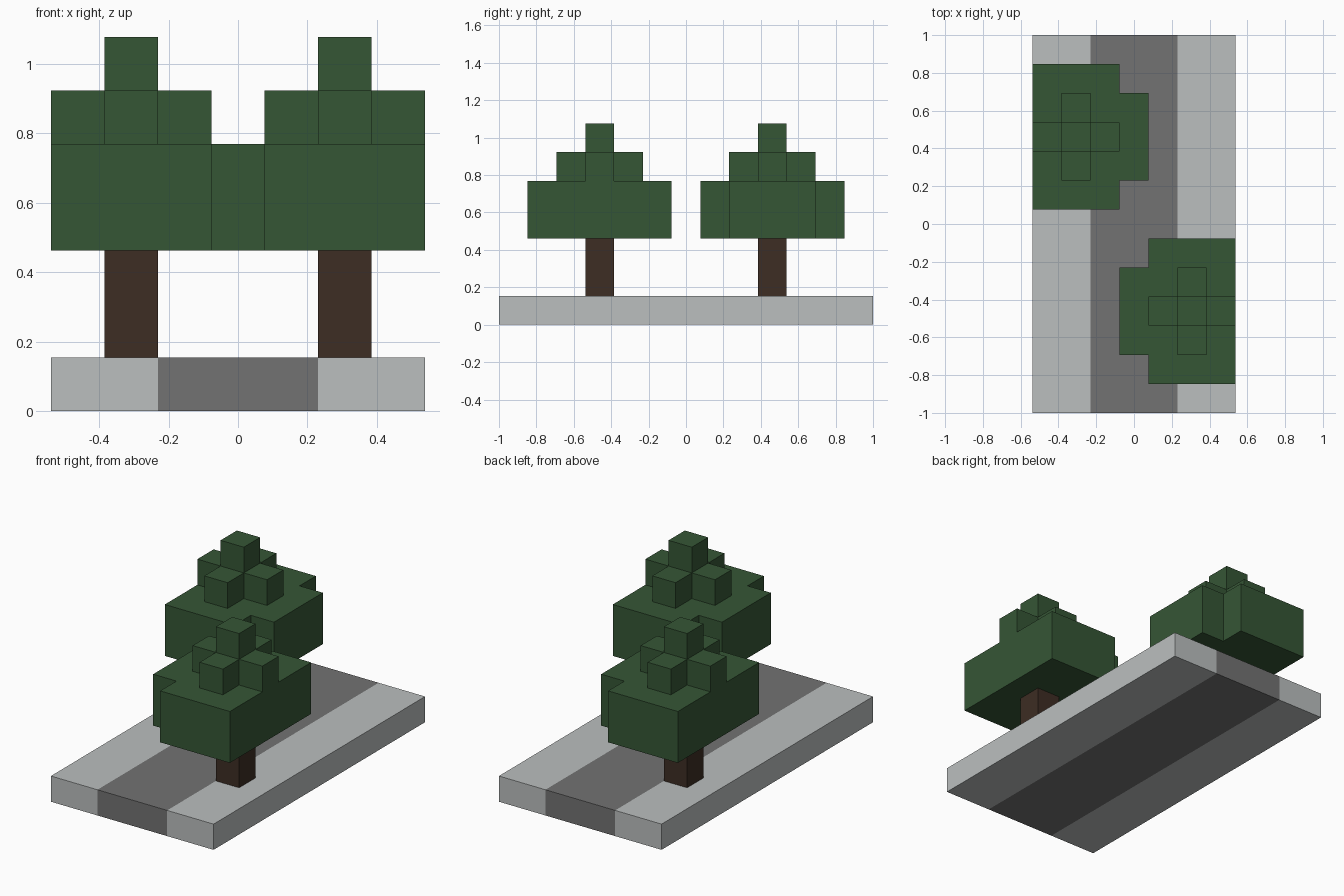
import bpy, bmesh
from mathutils import Vector

if "Cube" in bpy.data.objects:
    bpy.data.objects.remove(bpy.data.objects["Cube"])

U = 2 / 13  # one block


def material(name, rgb):
    m = bpy.data.materials.new(name)
    m.use_nodes = True
    m.diffuse_color = (*rgb, 1)
    m.node_tree.nodes["Principled BSDF"].inputs["Base Color"].default_value = (*rgb, 1)
    return m


leaf = material("leaf green", (0.036, 0.093, 0.036))
bark = material("bark brown", (0.047, 0.026, 0.017))
paving = material("paving grey", (0.497, 0.521, 0.521))
asphalt = material("asphalt grey", (0.171, 0.171, 0.171))


def prism(name, outline, bottom, top, mats, turn=1, cuts=()):
    """Extrude an outline given in blocks; turn=-1 rotates it half a turn."""
    bm = bmesh.new()
    base = bm.faces.new([bm.verts.new((x * U * turn, y * U * turn, bottom * U))
                         for x, y in outline])
    grown = bmesh.ops.extrude_face_region(bm, geom=[base], use_keep_orig=True)
    raised = [g for g in grown["geom"] if isinstance(g, bmesh.types.BMVert)]
    bmesh.ops.translate(bm, verts=raised, vec=(0, 0, (top - bottom) * U))
    for x in cuts:
        bmesh.ops.bisect_plane(bm, geom=bm.verts[:] + bm.edges[:] + bm.faces[:],
                               plane_co=Vector((x * U, 0, 0)), plane_no=(1, 0, 0))
    bmesh.ops.recalc_face_normals(bm, faces=bm.faces)
    # the middle strip between the cuts takes the second material
    for f in bm.faces:
        if cuts and abs(f.calc_center_median().x) < cuts[-1] * U - 0.01:
            f.material_index = 1
    mesh = bpy.data.meshes.new(name)
    bm.to_mesh(mesh)
    bm.free()
    for m in mats:
        mesh.materials.append(m)
    obj = bpy.data.objects.new(name, mesh)
    bpy.context.collection.objects.link(obj)
    return obj


def rect(x0, x1, y0, y1):
    return [(x0, y0), (x1, y0), (x1, y1), (x0, y1)]


def plus(cx, cy, arm, half):
    """Cross-shaped outline."""
    a, h = arm, half
    pts = [(h, -a), (h, -h), (a, -h), (a, h), (h, h), (h, a),
           (-h, a), (-h, h), (-a, h), (-a, -h), (-h, -h), (-h, -a)]
    return [(cx + x, cy + y) for x, y in pts]


# Ground slab with a road down the middle
prism("ground_slab", rect(-3.5, 3.5, -6.5, 6.5), 0, 1, [paving, asphalt], cuts=(-1.5, 1.5))

# Two trees, the back one turned half way round
canopy = [(3.5, -5.5), (3.5, -0.5), (0.5, -0.5), (0.5, -1.5),
          (-0.5, -1.5), (-0.5, -4.5), (0.5, -4.5), (0.5, -5.5)]
block = rect(1.5, 2.5, -3.5, -2.5)
for side, turn in (("front", 1), ("back", -1)):
    prism(side + "_tree_trunk", block, 1, 3, [bark], turn)
    prism(side + "_tree_canopy", canopy, 3, 5, [leaf], turn)
    prism(side + "_tree_upper_leaves", plus(2, -3, 1.5, 0.5), 5, 6, [leaf], turn)
    prism(side + "_tree_tip", block, 6, 7, [leaf], turn)
